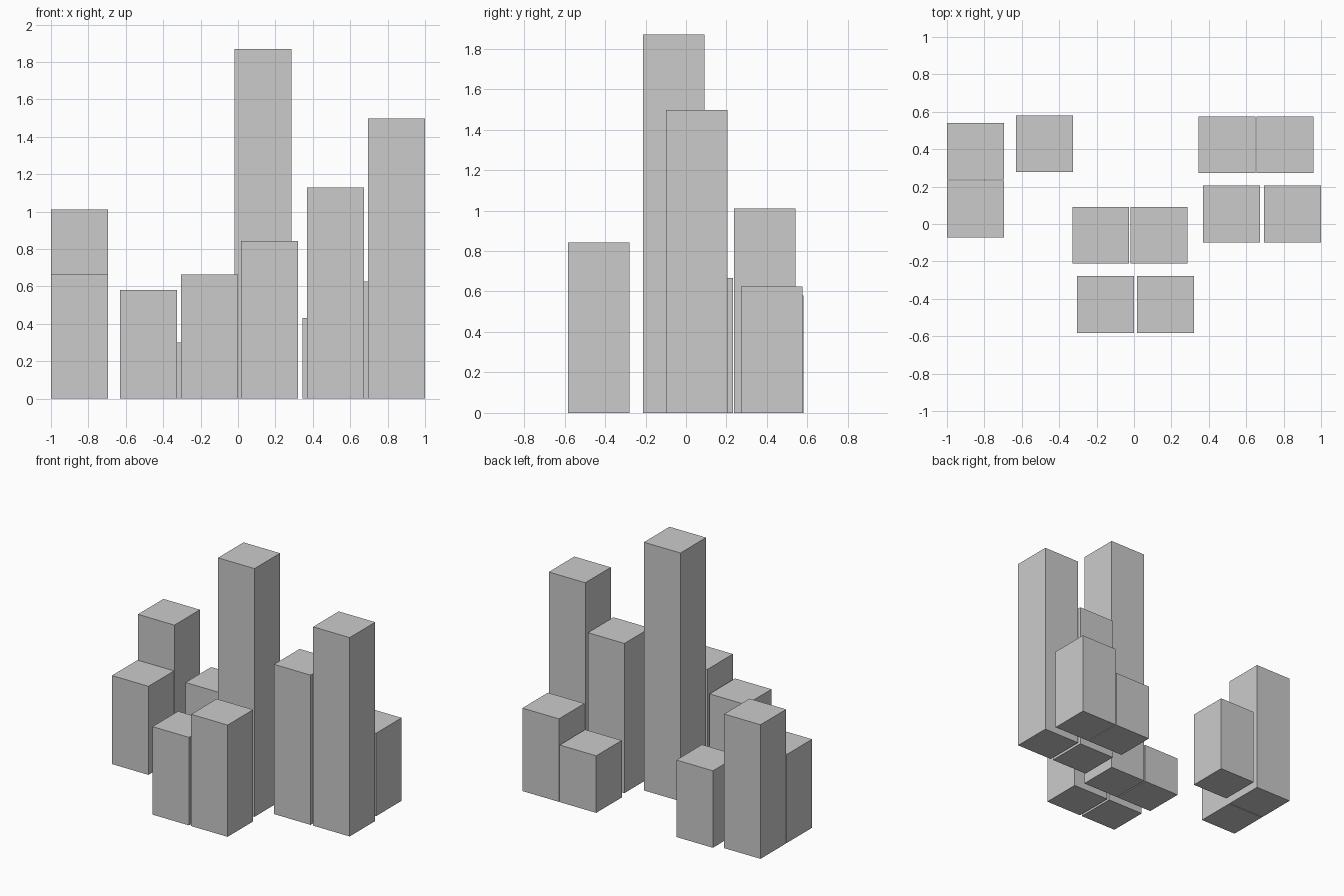
import bpy

if "Cube" in bpy.data.objects:
    bpy.data.objects.remove(bpy.data.objects["Cube"])

SIDE = 0.304  # every tower shares the same square footprint


def tower(name, x, y, height):
    bpy.ops.mesh.primitive_cube_add(size=1, location=(x, y, height / 2))
    obj = bpy.context.object
    obj.name = name
    obj.scale = (SIDE, SIDE, height)
    bpy.ops.object.transform_apply(location=False, rotation=False, scale=True)


# name, centre x, centre y, height
TOWERS = [
    # left cluster
    ("left_back_tower", -0.848, 0.389, 1.01),
    ("left_front_tower", -0.848, 0.080, 0.667),
    ("left_inner_tower", -0.479, 0.429, 0.58),
    # middle cluster
    ("middle_low_tower", -0.178, -0.060, 0.30),
    ("middle_tallest_tower", 0.134, -0.060, 1.87),
    ("front_left_tower", -0.153, -0.430, 0.663),
    ("front_right_tower", 0.169, -0.430, 0.842),
    # right cluster
    ("right_back_low_tower", 0.497, 0.424, 0.43),
    ("right_back_tower", 0.808, 0.424, 0.625),
    ("right_inner_tower", 0.522, 0.053, 1.128),
    ("right_outer_tower", 0.848, 0.053, 1.498),
]

for spec in TOWERS:
    tower(*spec)
